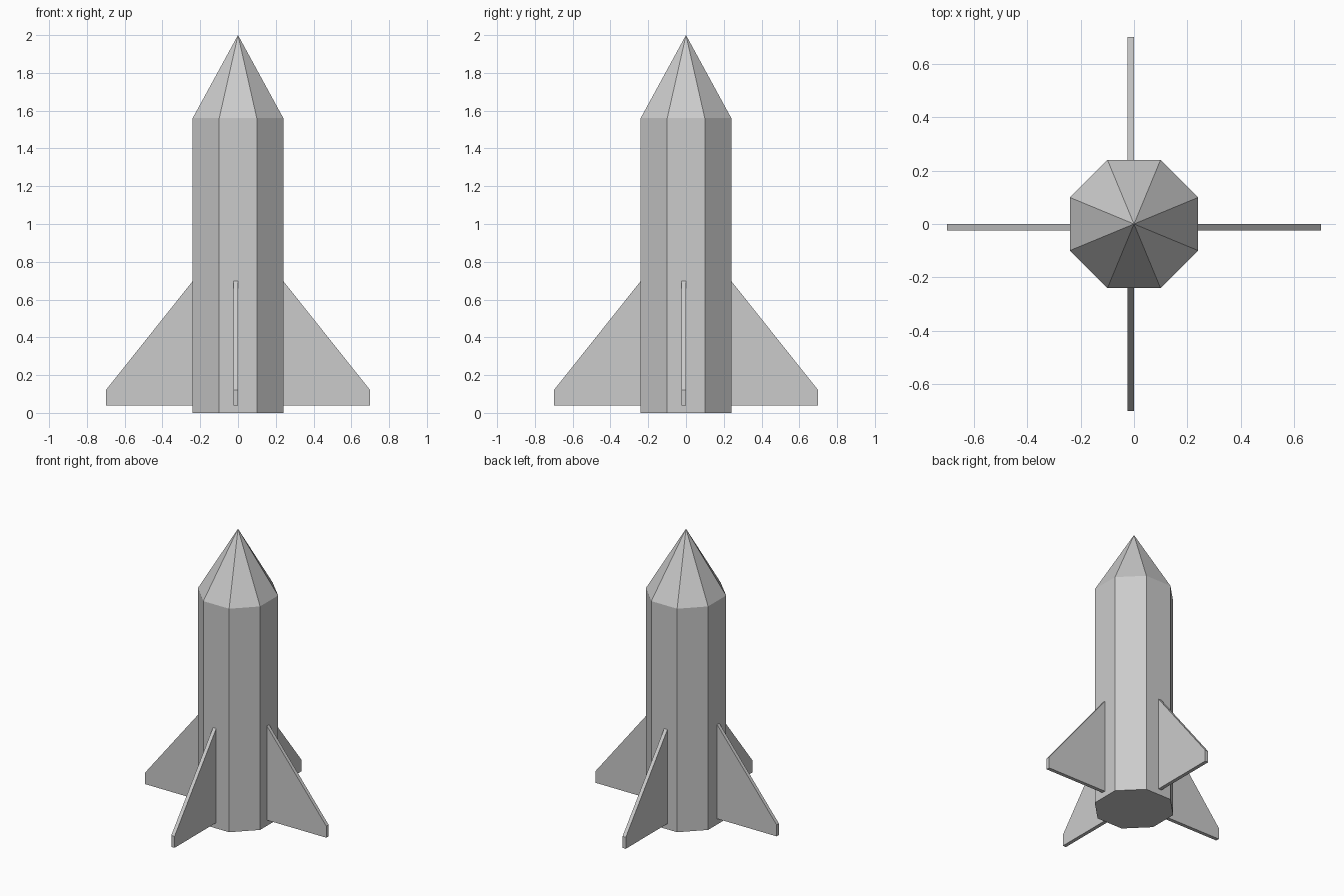
import bpy, bmesh
from math import radians
from mathutils import Matrix

if "Cube" in bpy.data.objects:
    bpy.data.objects.remove(bpy.data.objects["Cube"])

R, SHOULDER, TIP = 0.26, 1.56, 2.0


def add_object(name, bm):
    bmesh.ops.recalc_face_normals(bm, faces=bm.faces[:])
    mesh = bpy.data.meshes.new(name)
    bm.to_mesh(mesh)
    bm.free()
    obj = bpy.data.objects.new(name, mesh)
    bpy.context.collection.objects.link(obj)
    return obj


def octagon_part(name, r_top, z0, z1):
    bm = bmesh.new()
    place = Matrix.Translation((0, 0, (z0 + z1) / 2)) @ Matrix.Rotation(radians(22.5), 4, 'Z')
    bmesh.ops.create_cone(bm, cap_ends=True, segments=8, radius1=R,
                          radius2=r_top, depth=z1 - z0, matrix=place)
    bmesh.ops.remove_doubles(bm, verts=bm.verts[:], dist=1e-5)
    return add_object(name, bm)


def fin(name, along_y, side):
    # profile as (distance from axis, height), extruded to a thin plate
    profile = [(0.23, 0.04), (0.70, 0.04), (0.70, 0.12), (0.23, 0.71)]
    bm = bmesh.new()
    rings = []
    for t in (-0.025, 0.0):
        rings.append([bm.verts.new((t, side * r, z) if along_y else (side * r, t, z))
                      for r, z in profile])
    bm.faces.new(rings[0])
    bm.faces.new(rings[1])
    for i in range(4):
        j = (i + 1) % 4
        bm.faces.new((rings[0][i], rings[0][j], rings[1][j], rings[1][i]))
    return add_object(name, bm)


# Body and nose
octagon_part("rocket_body", R, 0, SHOULDER)
octagon_part("nose_cone", 0, SHOULDER, TIP)

# Four fins
fin("fin_right", False, 1)
fin("fin_left", False, -1)
fin("fin_back", True, 1)
fin("fin_front", True, -1)
